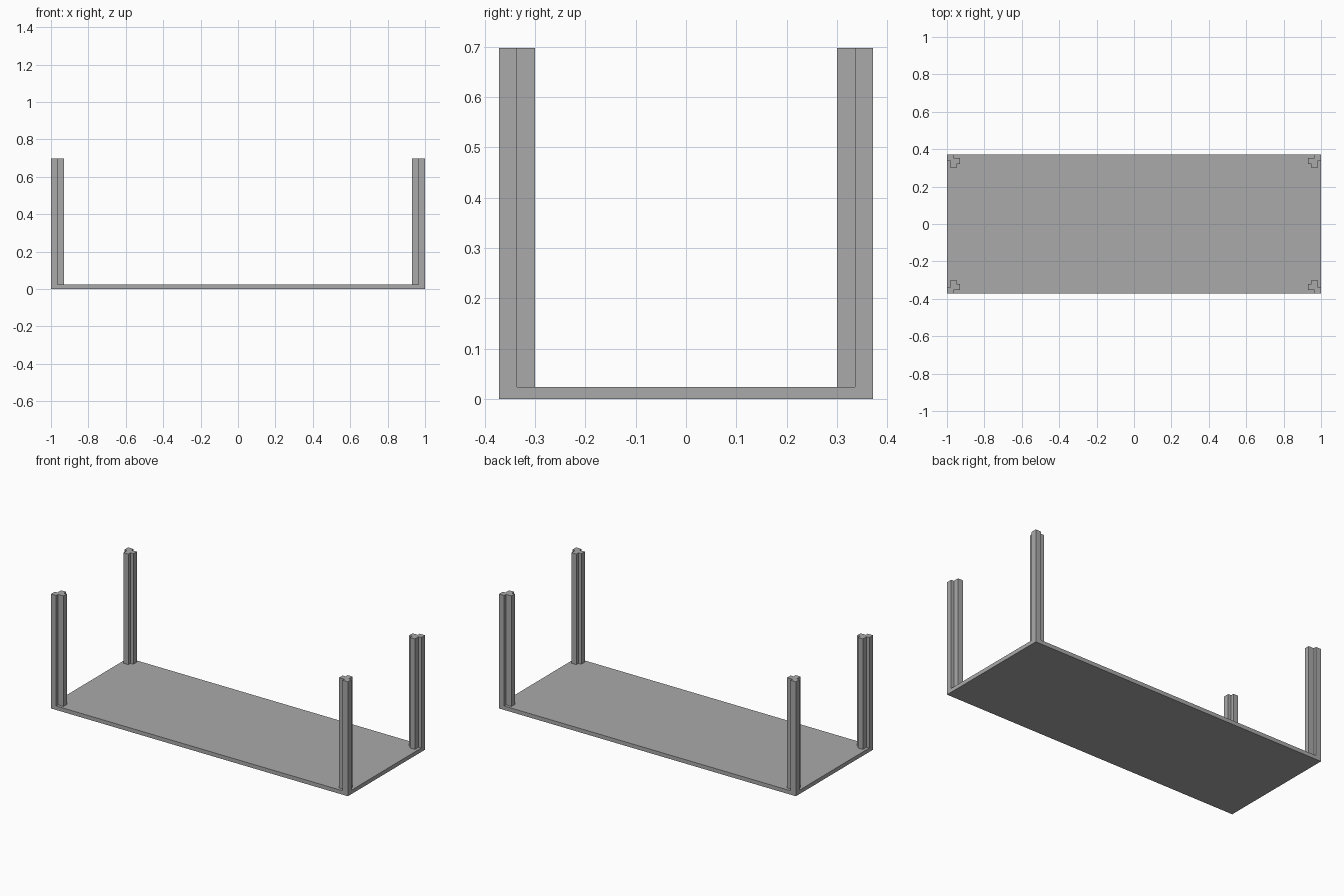
import bpy
import bmesh

cube = bpy.data.objects.get("Cube")
if cube:
    bpy.data.objects.remove(cube, do_unlink=True)

HALF_X, HALF_Y = 1.0, 0.371
BOARD, TOP = 0.024, 0.697
CORNER, REACH = 0.035, 0.071      # leg corner block and arm length
ARM_IN, ARM_OUT = 0.018, 0.051    # arm sides, measured from the corner

grey = bpy.data.materials.new("grey")
grey.use_nodes = True
color = (0.4, 0.4, 0.4, 1)
grey.diffuse_color = color
grey.node_tree.nodes["Principled BSDF"].inputs["Base Color"].default_value = color


def prism(name, outline, z0, z1):
    """Extrude a flat outline from z0 to z1."""
    bm = bmesh.new()
    face = bm.faces.new([bm.verts.new((x, y, z0)) for x, y in outline])
    ext = bmesh.ops.extrude_face_region(bm, geom=[face])["geom"]
    verts = [v for v in ext if isinstance(v, bmesh.types.BMVert)]
    bmesh.ops.translate(bm, verts=verts, vec=(0, 0, z1 - z0))
    bmesh.ops.recalc_face_normals(bm, faces=bm.faces)
    mesh = bpy.data.meshes.new(name)
    bm.to_mesh(mesh)
    bm.free()
    mesh.materials.append(grey)
    obj = bpy.data.objects.new(name, mesh)
    bpy.context.collection.objects.link(obj)


# Flat board
prism("board", [(-HALF_X, -HALF_Y), (HALF_X, -HALF_Y),
                (HALF_X, HALF_Y), (-HALF_X, HALF_Y)], 0, BOARD)

# Leg section: a corner block with two set-back arms, symmetric on its diagonal
half = [(0, 0), (CORNER, 0), (CORNER, ARM_IN), (REACH, ARM_IN),
        (REACH, ARM_OUT), (ARM_OUT, ARM_OUT)]
section = half + [(y, x) for x, y in reversed(half[1:-1])]

# Four legs, mirrored into the corners
for side, sx in (("left", 1), ("right", -1)):
    for end, sy in (("front", -1), ("back", 1)):
        outline = [(sx * (HALF_X - u), sy * (HALF_Y - v)) for u, v in section]
        prism(f"{end}_{side}_leg", outline, BOARD, TOP)
